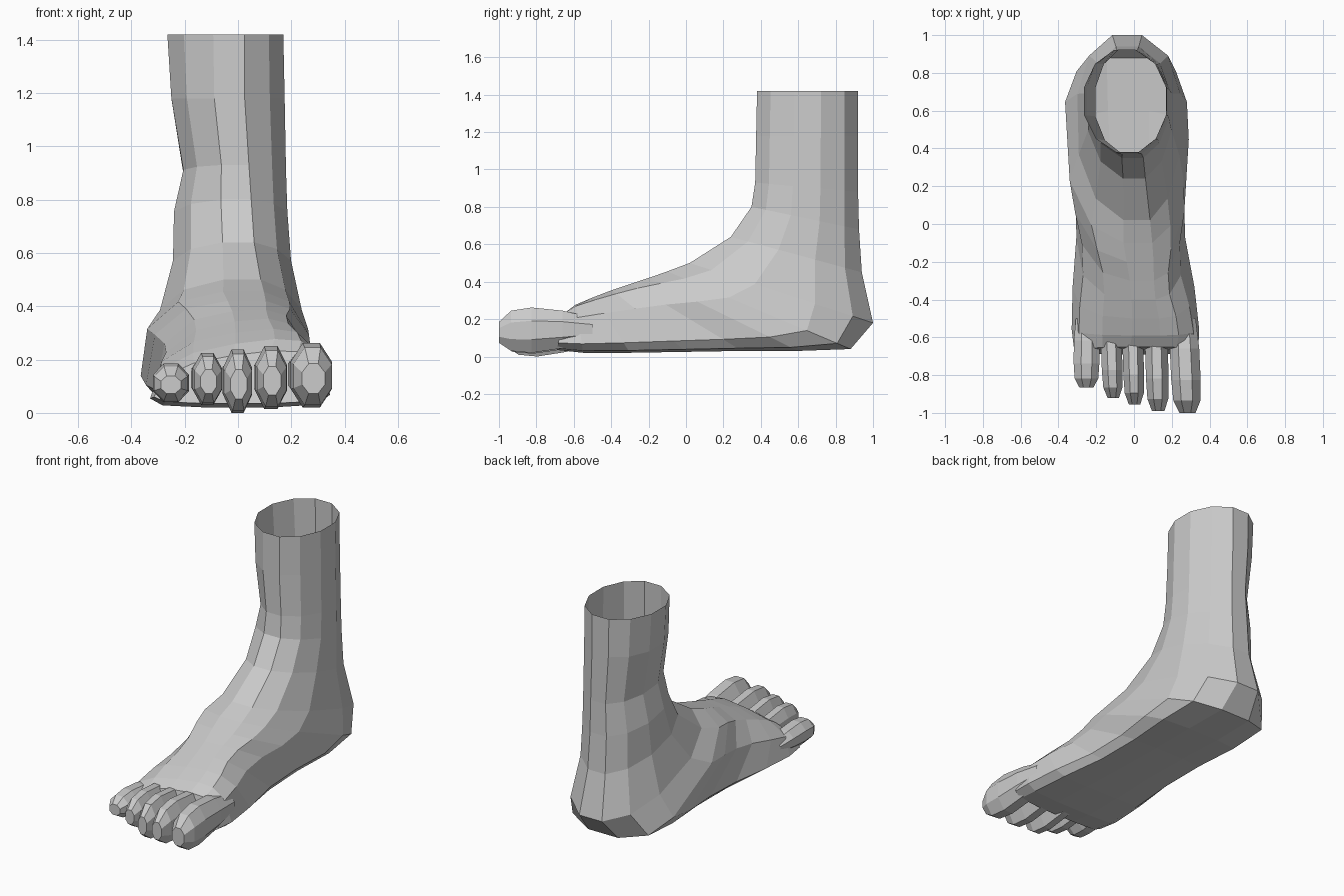
import bpy
import bmesh
from math import sin, cos, pi

cube = bpy.data.objects.get("Cube")
if cube:
    bpy.data.objects.remove(cube, do_unlink=True)

skin = bpy.data.materials.new("plain grey")
skin.use_nodes = True
GREY = (0.6, 0.6, 0.6, 1)
skin.diffuse_color = GREY
skin.node_tree.nodes["Principled BSDF"].inputs["Base Color"].default_value = GREY


def loft(name, rings):
    """Skin a list of closed rings with quads; the first end is open, the last capped."""
    bm = bmesh.new()
    loops = [[bm.verts.new(p) for p in ring] for ring in rings]
    for a, b in zip(loops, loops[1:]):
        n = len(a)
        for i in range(n):
            j = (i + 1) % n
            bm.faces.new((a[i], a[j], b[j], b[i]))
    bm.faces.new(loops[-1])
    bmesh.ops.recalc_face_normals(bm, faces=bm.faces)
    mesh = bpy.data.meshes.new(name)
    bm.to_mesh(mesh)
    bm.free()
    mesh.materials.append(skin)
    obj = bpy.data.objects.new(name, mesh)
    bpy.context.collection.objects.link(obj)


# Half profiles from the front/top edge to the back/sole edge: (depth, width)
STEP = pi / 6
EDGE = cos(STEP / 2)
ROUND = [((1 - cos(STEP * (k + .5)) / EDGE) / 2, sin(STEP * (k + .5)) / EDGE)
         for k in range(6)]
SOLE = [(0, .22), (.07, .6), (.32, .9), (.83, 1), (.96, .86), (1, .35)]


def section(top, base, left, right, x_top, x_base, flat, tilt):
    """Ring from an upper point to a lower point, blended round to flat-soled."""
    def point(k, edge):
        v = ROUND[k][0] * (1 - flat) + SOLE[k][0] * flat
        w = ROUND[k][1] * (1 - flat) + SOLE[k][1] * flat
        xc = x_top + (x_base - x_top) * v
        x = xc + (edge - xc) * w
        y = top[0] + (base[0] - top[0]) * v
        z = top[1] + (base[1] - top[1]) * v + tilt * (x - x_top) * (1 - v)
        return x, y, z
    return [point(k, right) for k in range(6)] + [point(k, left) for k in reversed(range(6))]


# Leg and foot: sections fan round from the shin to the ball of the foot
SECTIONS = [
    ((.38, 1.42), (.92, 1.42), -.265, .17, -.03, -.05, 0, 0),
    ((.375, 1.18), (.92, 1.18), -.25, .175, -.03, -.05, 0, 0),
    ((.37, .93), (.92, .88), -.205, .18, -.01, -.04, 0, 0),
    ((.35, .80), (.925, .68), -.24, .185, .0, -.04, 0, 0),
    ((.24, .64), (.94, .45), -.245, .20, .01, -.04, .05, 0),
    ((.02, .50), (1.0, .18), -.30, .245, .03, -.04, .25, 0),
    ((-.1, .455), (.88, .04), -.365, .28, .04, -.04, .65, 0),
    ((-.2, .42), (.6, .03), -.345, .29, .05, -.03, .9, 0),
    ((-.3, .385), (.3, .03), -.31, .265, .06, -.02, 1, .05),
    ((-.4, .35), (0, .025), -.305, .27, .07, 0, 1, .08),
    ((-.5, .31), (-.3, .02), -.325, .32, .08, 0, 1, .1),
    ((-.59, .27), (-.55, .02), -.33, .345, .08, 0, 1, .12),
    ((-.65, .225), (-.69, .035), -.315, .34, .06, 0, 1, .12),
]
loft("leg_and_foot", [section(*s) for s in SECTIONS])

# Toes: stations along the length give (position, width, top, bottom)
STATIONS = [(0, .85, .78, .25), (.32, 1, .93, .1), (.65, 1, 1, 0),
            (.87, .92, .93, .04), (1, .55, .68, .22)]


def toe(name, x_root, x_tip, y_tip, half, low, high, y_root=-.5):
    rings = []
    grow = 1 / cos(pi / 8)
    for t, w, up, down in STATIONS:
        xc = x_root + (x_tip - x_root) * t
        y = y_root + (y_tip - y_root) * t
        z0 = low + (high - low) * down
        z1 = low + (high - low) * up
        rings.append([(xc + half * w * grow * cos(a),
                       y, (z0 + z1) / 2 + (z1 - z0) / 2 * grow * sin(a))
                      for a in (pi / 8 + pi / 4 * k for k in range(8))])
    loft(name, rings)


toe("big_toe", .26, .283, -1.0, .078, .02, .262)
toe("second_toe", .115, .128, -.99, .06, .015, .25)
toe("middle_toe", -.01, .003, -.955, .055, .0, .238)
toe("fourth_toe", -.125, -.11, -.92, .055, .03, .225)
toe("little_toe", -.25, -.252, -.865, .068, .04, .185)
